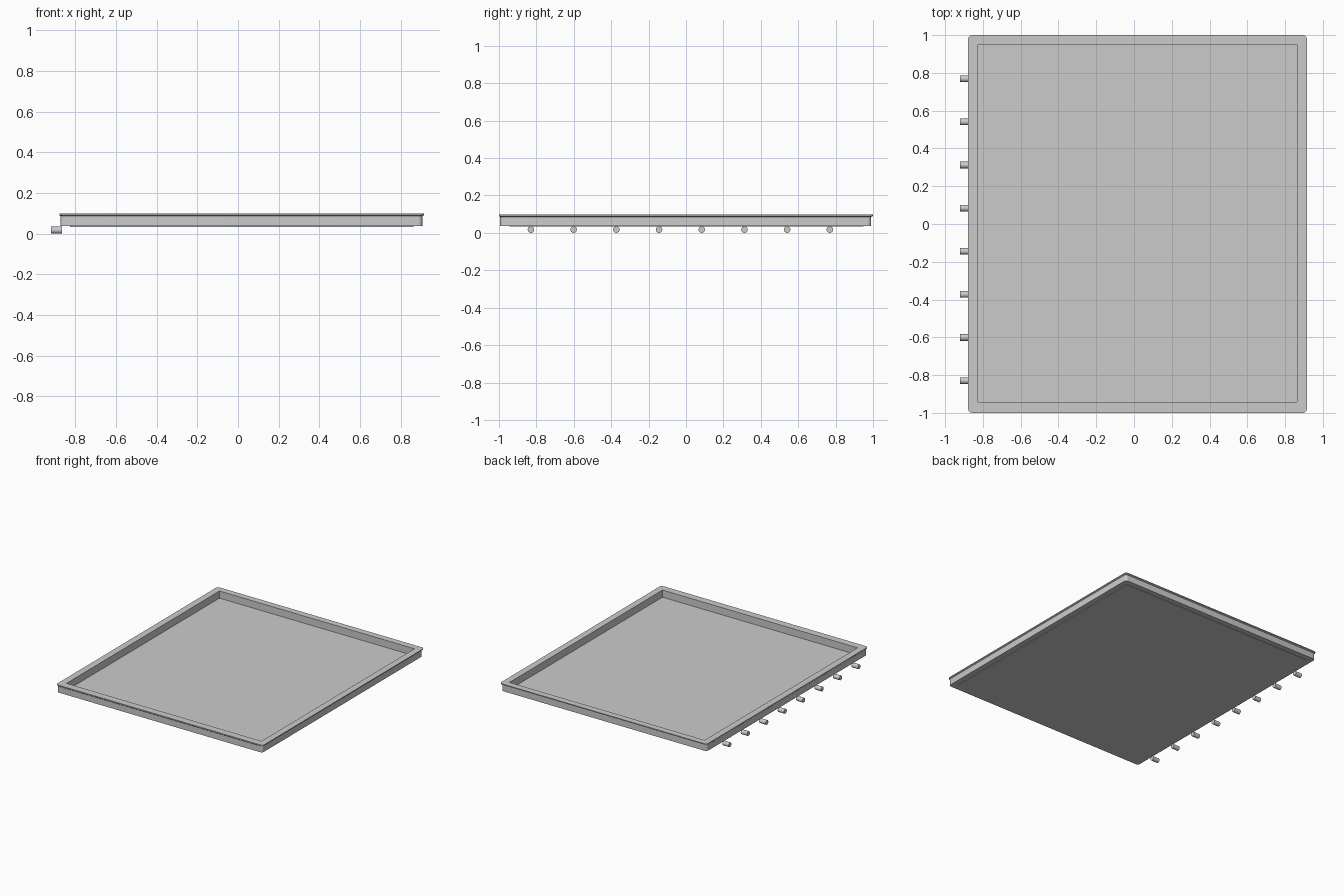
import bpy, bmesh, math
from mathutils import Matrix

if "Cube" in bpy.data.objects:
    bpy.data.objects.remove(bpy.data.objects["Cube"])

grey = bpy.data.materials.new("light_grey")
grey.diffuse_color = (0.6, 0.6, 0.6, 1)
grey.use_nodes = True
grey.node_tree.nodes["Principled BSDF"].inputs["Base Color"].default_value = grey.diffuse_color


def finish(name, bm):
    bmesh.ops.recalc_face_normals(bm, faces=bm.faces[:])
    me = bpy.data.meshes.new(name)
    bm.to_mesh(me)
    bm.free()
    me.materials.append(grey)
    ob = bpy.data.objects.new(name, me)
    bpy.context.collection.objects.link(ob)
    bpy.context.view_layer.objects.active = ob
    ob.select_set(True)
    bpy.ops.object.shade_smooth_by_angle(angle=math.radians(30))
    ob.select_set(False)
    return ob


def ring(bm, x0, x1, y0, y1, r, z, seg=6):
    """Rounded rectangle of vertices at height z."""
    verts = []
    corners = [(x1 - r, y1 - r), (x0 + r, y1 - r), (x0 + r, y0 + r), (x1 - r, y0 + r)]
    for i, (cx, cy) in enumerate(corners):
        for k in range(seg + 1):
            a = math.pi / 2 * (i + k / seg)
            verts.append(bm.verts.new((cx + r * math.cos(a), cy + r * math.sin(a), z)))
    return verts


# Tray: stacked outlines from the underside plate, up the wall, over the lip, down to the floor
inner = (-0.826, 0.864, -0.943, 0.95, 0.002)
wall = (-0.873, 0.907, -0.995, 0.99, 0.02)
lip = (-0.878, 0.915, -1.0, 1.0, 0.022)
sections = [(inner, 0.033), (inner, 0.037), (wall, 0.037), (wall, 0.086),
            (lip, 0.091), (lip, 0.098), (inner, 0.098), (inner, 0.042)]
bm = bmesh.new()
rings = [ring(bm, *outline, z) for outline, z in sections]
for a, b in zip(rings, rings[1:]):
    n = len(a)
    for i in range(n):
        j = (i + 1) % n
        bm.faces.new((a[i], a[j], b[j], b[i]))
bm.faces.new(rings[0])
bm.faces.new(rings[-1])
finish("tray", bm)

# Row of round pegs along the left edge
for i in range(8):
    bm = bmesh.new()
    place = Matrix.Translation((-0.8925, -0.829 + 0.2283 * i, 0.0175)) @ Matrix.Rotation(math.pi / 2, 4, 'Y')
    bmesh.ops.create_cone(bm, cap_ends=True, segments=24, radius1=0.0175,
                          radius2=0.0175, depth=0.055, matrix=place)
    finish(f"peg_{i + 1}", bm)
